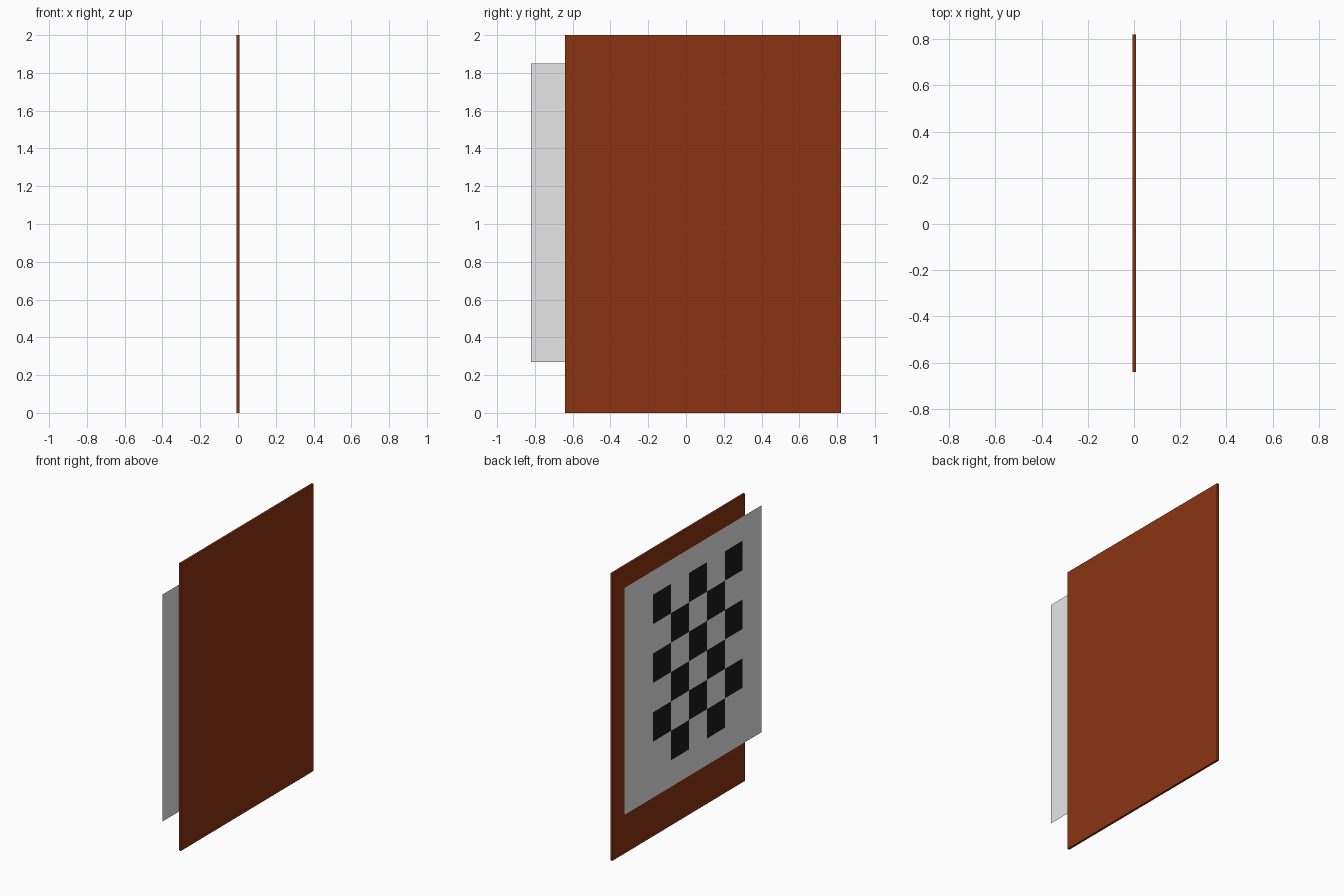
import bpy
import bmesh

if "Cube" in bpy.data.objects:
    bpy.data.objects.remove(bpy.data.objects["Cube"])


def material(name, rgb):
    m = bpy.data.materials.new(name)
    m.diffuse_color = (*rgb, 1.0)
    m.use_nodes = True
    m.node_tree.nodes["Principled BSDF"].inputs["Base Color"].default_value = m.diffuse_color
    return m


brown = material("brown wood", (0.26, 0.034, 0.006))
white = material("paper white", (0.8, 0.8, 0.8))
black = material("ink black", (0.01, 0.01, 0.01))


def make_object(name, bm, mats):
    mesh = bpy.data.meshes.new(name)
    bm.to_mesh(mesh)
    bm.free()
    for m in mats:
        mesh.materials.append(m)
    obj = bpy.data.objects.new(name, mesh)
    bpy.context.collection.objects.link(obj)
    return obj


# Backing board: thin upright panel
bm = bmesh.new()
bmesh.ops.create_cube(bm, size=1.0)
bmesh.ops.scale(bm, vec=(0.015, 1.46, 2.0), verts=bm.verts)
bmesh.ops.translate(bm, vec=(0.0005, 0.09, 1.0), verts=bm.verts)
make_object("backing_board", bm, [brown])

# Checkered sheet: flat single-layer paper, cut into cells, black by a rule
SHEET_X = -0.008
COLS, ROWS = 5, 6
Y0, CELL_Y = -0.612, 0.197
Z0, CELL_Z = 0.455, 0.2047
ys = [-0.82] + [Y0 + CELL_Y * i for i in range(COLS + 1)] + [0.69]
zs = [0.27] + [Z0 + CELL_Z * i for i in range(ROWS + 1)] + [1.85]

bm = bmesh.new()
grid = [[bm.verts.new((SHEET_X, y, z)) for z in zs] for y in ys]
for i in range(len(ys) - 1):
    for j in range(len(zs) - 1):
        f = bm.faces.new((grid[i][j], grid[i][j + 1],
                          grid[i + 1][j + 1], grid[i + 1][j]))
        inside = 1 <= i <= COLS and 1 <= j <= ROWS
        f.material_index = 1 if inside and (i + j) % 2 == 1 else 0
        f.normal_update()
        if f.normal.x > 0:
            f.normal_flip()
make_object("checkered_sheet", bm, [white, black])
